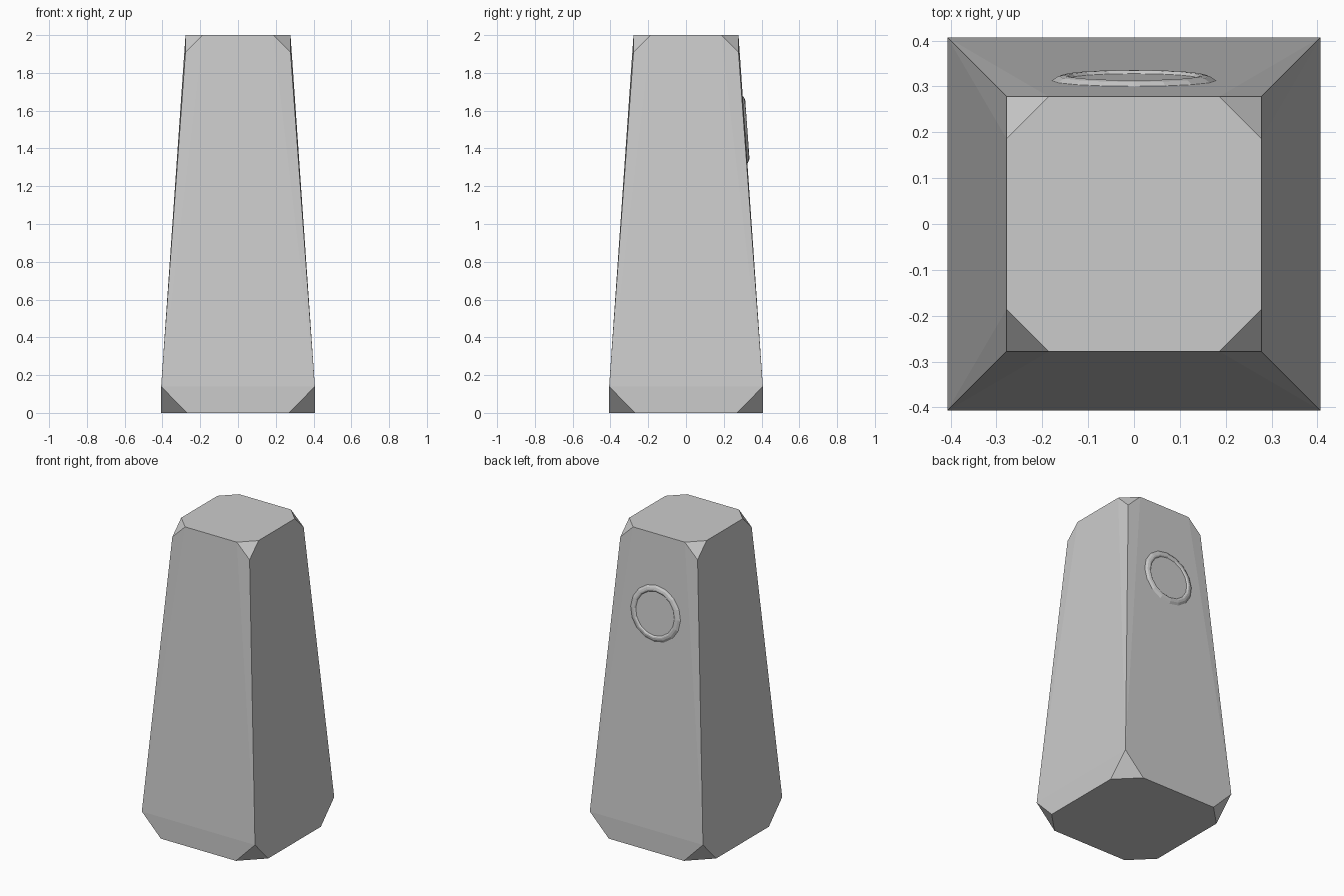
import bpy, bmesh
from math import atan, cos, sin, tau
from mathutils import Matrix

if "Cube" in bpy.data.objects:
    bpy.data.objects.remove(bpy.data.objects["Cube"])

B, T = 0.407, 0.278          # half widths at the bottom and top
ZB, ZT, H = 0.14, 1.91, 2.0  # corner heights


def finish(bm, name):
    bmesh.ops.remove_doubles(bm, verts=bm.verts, dist=1e-5)
    bmesh.ops.recalc_face_normals(bm, faces=bm.faces)
    mesh = bpy.data.meshes.new(name)
    bm.to_mesh(mesh)
    bm.free()
    ob = bpy.data.objects.new(name, mesh)
    bpy.context.collection.objects.link(ob)
    return ob


# Tapered body: hull of two square rings and two corner-cut caps
bm = bmesh.new()
for w, c, z_ring, z_cap in ((B, 0.27, ZB, 0), (T, 0.186, ZT, H)):
    for sx in (-1, 1):
        for sy in (-1, 1):
            bm.verts.new((sx * w, sy * w, z_ring))
            bm.verts.new((sx * c, sy * w, z_cap))
            bm.verts.new((sx * w, sy * c, z_cap))
bmesh.ops.convex_hull(bm, input=bm.verts)
bmesh.ops.dissolve_limit(bm, angle_limit=0.005, verts=bm.verts, edges=bm.edges)
finish(bm, "tapered_body")

# Round port on the sloping back face: raised rim around a recessed disc
slope = (B - T) / (ZT - ZB)
z0 = 1.5
y0 = B - slope * (z0 - ZB)
profile = [(0.182, -0.004), (0.182, 0.003), (0.166, 0.014), (0.153, 0.017),
           (0.146, 0.016), (0.139, 0.010), (0.130, 0.010)]
N = 16
bm = bmesh.new()
rings = [[bm.verts.new((r * cos(tau * i / N), h, r * sin(tau * i / N)))
          for i in range(N)] for r, h in profile]
for a, b in zip(rings, rings[1:]):
    for i in range(N):
        j = (i + 1) % N
        bm.faces.new((a[i], a[j], b[j], b[i]))
bm.faces.new(rings[-1])
bm.faces.new(rings[0])
bm.transform(Matrix.Translation((0, y0, z0)) @ Matrix.Rotation(atan(slope), 4, 'X'))
finish(bm, "round_port")
